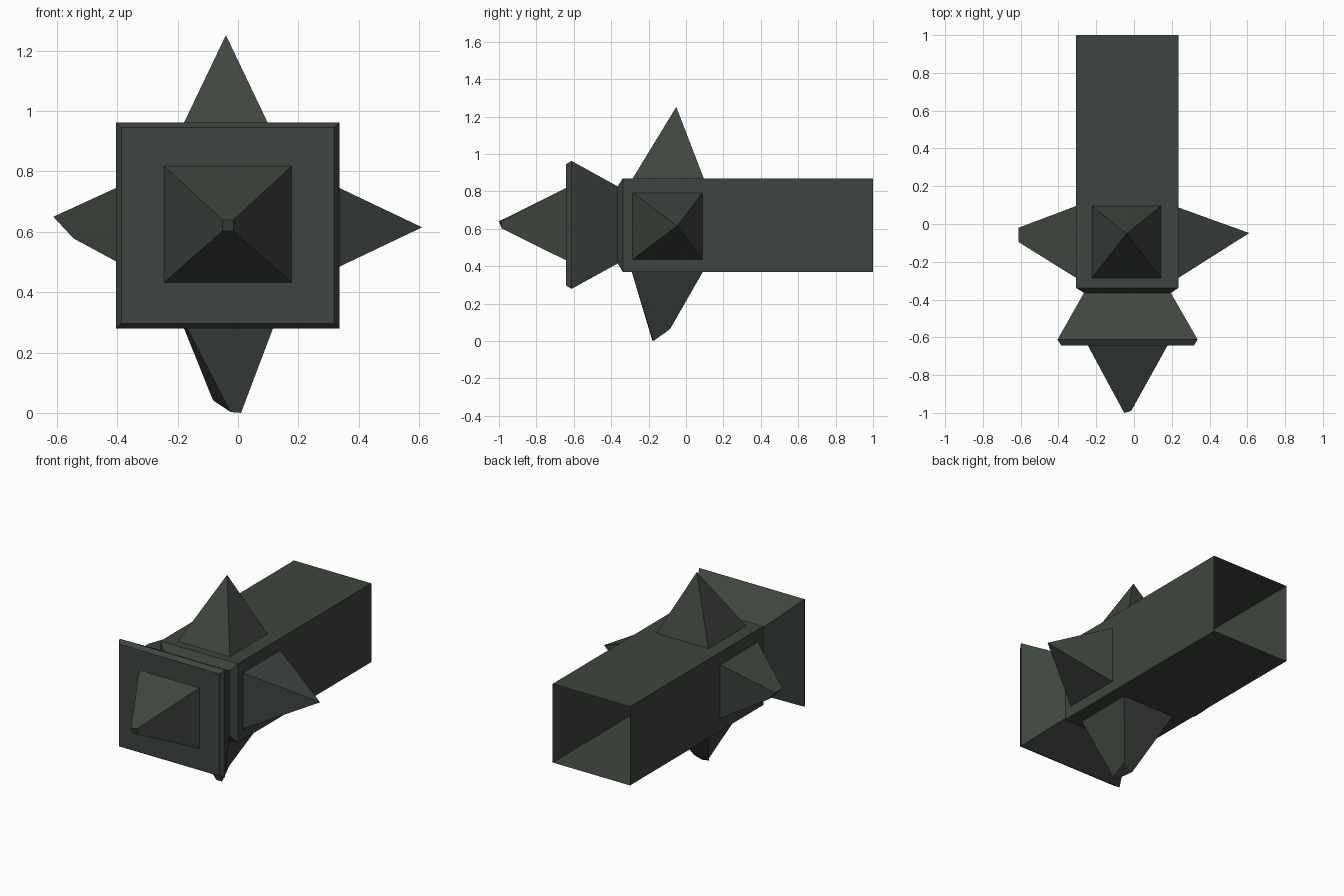
import bpy, bmesh

if "Cube" in bpy.data.objects:
    bpy.data.objects.remove(bpy.data.objects["Cube"])

mat = bpy.data.materials.new("dark green grey")
mat.diffuse_color = (0.05, 0.06, 0.05, 1)
mat.use_nodes = True
mat.node_tree.nodes["Principled BSDF"].inputs["Base Color"].default_value = mat.diffuse_color


def loft(name, rings, cap=False):
    """Skin a series of four-point rings; optionally close the last one."""
    bm = bmesh.new()
    loops = [[bm.verts.new(p) for p in ring] for ring in rings]
    for a, b in zip(loops, loops[1:]):
        for i in range(4):
            j = (i + 1) % 4
            bm.faces.new((a[i], a[j], b[j], b[i]))
    if cap:
        bm.faces.new(loops[-1])
    bmesh.ops.remove_doubles(bm, verts=bm.verts, dist=0.0005)
    bmesh.ops.recalc_face_normals(bm, faces=bm.faces)
    me = bpy.data.meshes.new(name)
    bm.to_mesh(me)
    bm.free()
    me.materials.append(mat)
    ob = bpy.data.objects.new(name, me)
    bpy.context.collection.objects.link(ob)
    return ob


def rect(axis, level, a0, a1, b0, b1):
    """Rectangle across the given axis; a and b are the remaining axes in order."""
    ring = []
    for a, b in ((a0, b0), (a1, b0), (a1, b1), (a0, b1)):
        p = [a, b]
        p.insert(axis, level)
        ring.append(p)
    return ring


# Hollow shaft, open at the back, with chamfered neck and flared striking head
loft("shaft_and_head", [
    rect(1, 1.0, -0.307, 0.236, 0.37, 0.87),
    rect(1, -0.338, -0.307, 0.236, 0.37, 0.87),
    rect(1, -0.365, -0.265, 0.195, 0.415, 0.827),
    rect(1, -0.612, -0.405, 0.337, 0.279, 0.963),
    rect(1, -0.642, -0.386, 0.318, 0.297, 0.945),
], cap=True)

# Front spike with a small blunt tip
loft("front_spike", [
    rect(1, -0.642, -0.245, 0.178, 0.432, 0.818),
    [(-0.052, -0.985, 0.602), (-0.015, -0.985, 0.602),
     (-0.015, -0.99, 0.64), (-0.052, -1.0, 0.64)],
], cap=True)

# Sharp spikes on top and right
loft("top_spike", [rect(2, 0.87, -0.223, 0.142, -0.285, 0.095),
                   [(-0.04, -0.052, 1.252)] * 4])
loft("right_spike", [rect(0, 0.236, -0.285, 0.087, 0.437, 0.793),
                     [(0.61, -0.048, 0.615)] * 4])

# Chipped spikes on the left and underneath
loft("left_spike", [
    rect(0, -0.307, -0.285, 0.095, 0.45, 0.79),
    [(-0.545, -0.095, 0.578), (-0.55, -0.03, 0.585),
     (-0.612, -0.02, 0.65), (-0.612, -0.095, 0.65)],
], cap=True)
loft("bottom_spike", [
    rect(2, 0.37, -0.215, 0.15, -0.29, 0.09),
    [(-0.025, -0.18, 0.003), (0.01, -0.175, 0.0),
     (0.0, -0.085, 0.065), (-0.083, -0.115, 0.042)],
], cap=True)
